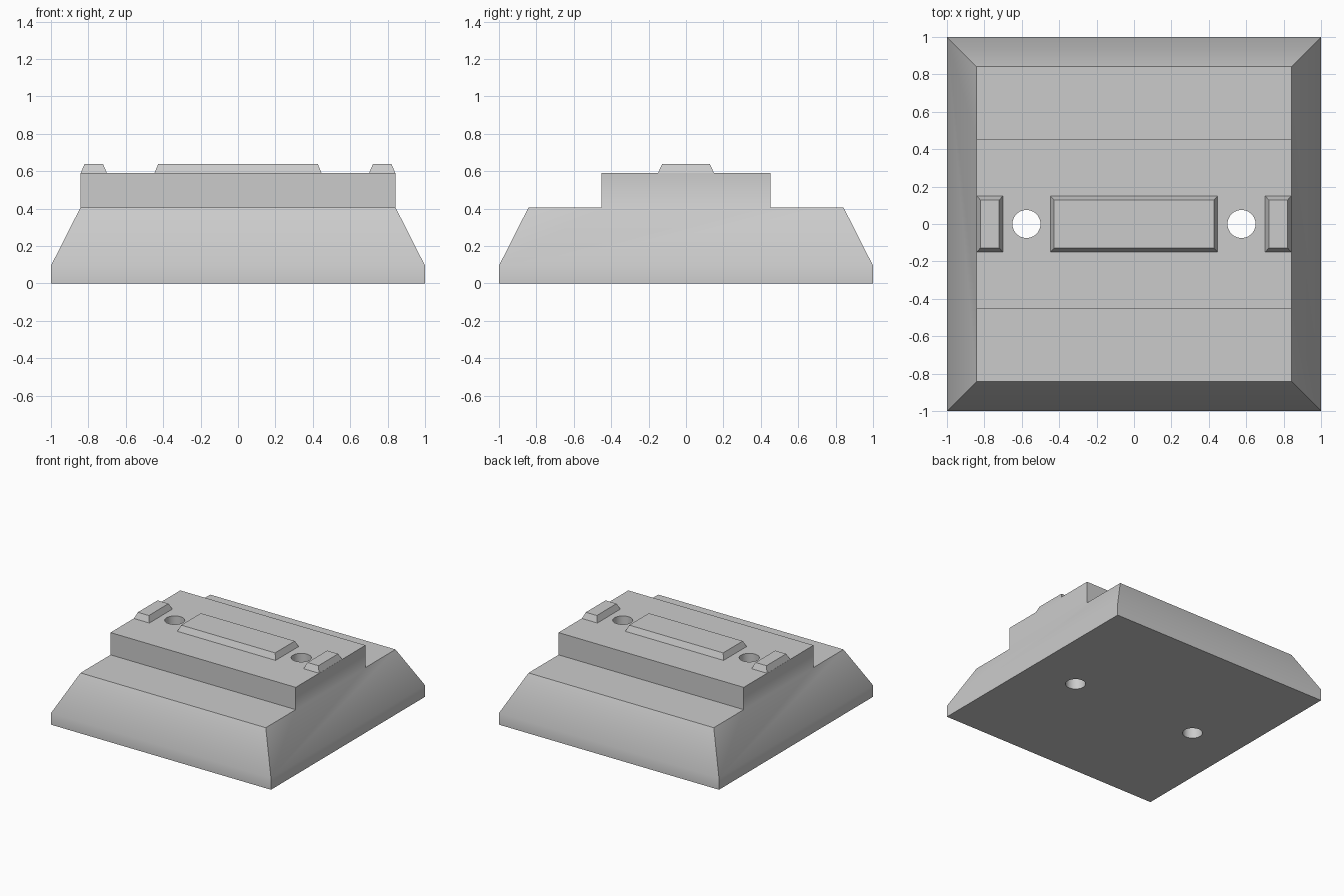
import bpy, bmesh

if "Cube" in bpy.data.objects:
    bpy.data.objects.remove(bpy.data.objects["Cube"])

grey = bpy.data.materials.new("light_grey")
grey.diffuse_color = (0.6, 0.6, 0.6, 1)
grey.use_nodes = True
grey.node_tree.nodes["Principled BSDF"].inputs["Base Color"].default_value = grey.diffuse_color


def add_object(name, bm):
    bmesh.ops.recalc_face_normals(bm, faces=bm.faces)
    mesh = bpy.data.meshes.new(name)
    bm.to_mesh(mesh)
    bm.free()
    mesh.materials.append(grey)
    obj = bpy.data.objects.new(name, mesh)
    bpy.context.collection.objects.link(obj)
    return obj


def stack(cx, sections):
    """Solid made of stacked rectangles (half_x, half_y, z); returns its top face too."""
    bm = bmesh.new()
    rings = [[bm.verts.new((cx + sx * hx, sy * hy, z))
              for sx, sy in ((-1, -1), (1, -1), (1, 1), (-1, 1))]
             for hx, hy, z in sections]
    for low, high in zip(rings, rings[1:]):
        for i in range(4):
            j = (i + 1) % 4
            bm.faces.new((low[i], low[j], high[j], high[i]))
    bm.faces.new(rings[0][::-1])
    return bm, bm.faces.new(rings[-1])


# Base plinth with sloped sides
bm, top = stack(0, [(1, 1, 0), (1, 1, 0.095), (0.842, 0.842, 0.407)])

# Raised middle block: split the top in three and pull the middle strip up
for y in (-0.453, 0.453):
    bm.normal_update()
    faces = [f for f in bm.faces if f.calc_center_median().z > 0.4]
    geom = faces + list({e for f in faces for e in f.edges}) + list({v for f in faces for v in f.verts})
    bmesh.ops.bisect_plane(bm, geom=geom, plane_co=(0, y, 0), plane_no=(0, 1, 0))
bm.normal_update()
middle = [f for f in bm.faces
          if f.calc_center_median().z > 0.4 and abs(f.calc_center_median().y) < 0.1]
raised = bmesh.ops.extrude_discrete_faces(bm, faces=middle)["faces"]
for v in {v for f in raised for v in f.verts}:
    v.co.z = 0.59
base = add_object("stepped_base", bm)

# Two round holes right through
cutters = []
for x in (-0.575, 0.575):
    bpy.ops.mesh.primitive_cylinder_add(vertices=48, radius=0.075, depth=2, location=(x, 0, 0.3))
    cutter = bpy.context.object
    cutter.name = "hole_cutter"
    cutter.hide_render = True
    cutter.data.materials.append(grey)
    mod = base.modifiers.new("hole", 'BOOLEAN')
    mod.operation = 'DIFFERENCE'
    mod.solver = 'EXACT'
    mod.object = cutter
    cutters.append(cutter)

bpy.ops.object.select_all(action='DESELECT')
base.select_set(True)
bpy.context.view_layer.objects.active = base
for mod in list(base.modifiers):
    bpy.ops.object.modifier_apply(modifier=mod.name)
for cutter in cutters:
    bpy.data.objects.remove(cutter)
bpy.ops.object.shade_smooth_by_angle(angle=0.524)

# Bevelled pads on top: one long in the centre, one short at each end
for name, x, half in (("centre_pad", 0, 0.447), ("left_pad", -0.771, 0.07), ("right_pad", 0.771, 0.07)):
    bm, _ = stack(x, [(half, 0.15, 0.59), (half - 0.02, 0.128, 0.638)])
    add_object(name, bm)
